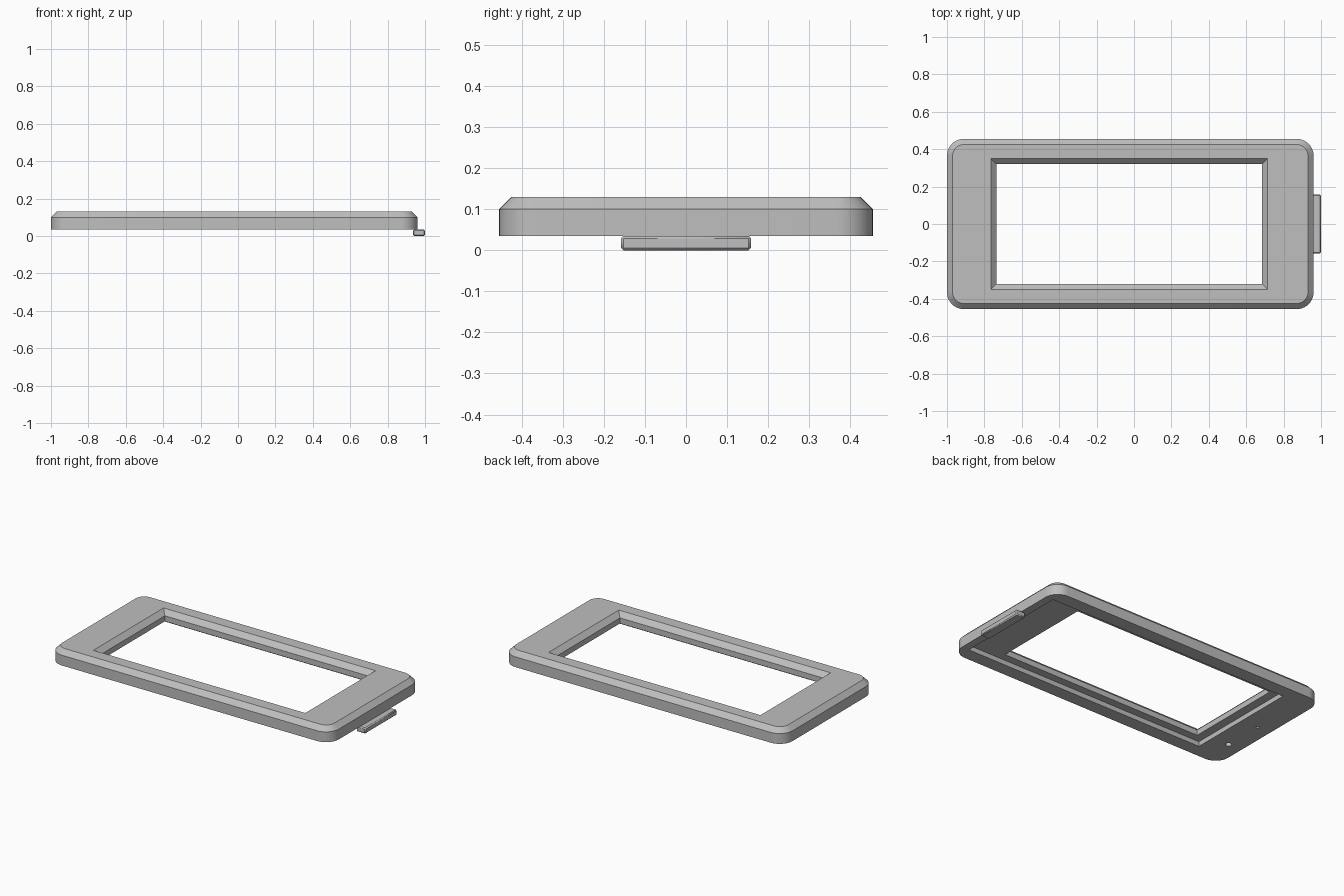
import bpy, bmesh, math

cube = bpy.data.objects.get("Cube")
if cube:
    bpy.data.objects.remove(cube, do_unlink=True)

grey = bpy.data.materials.new("plain_grey")
grey.use_nodes = True
colour = (0.52, 0.52, 0.52, 1)
grey.diffuse_color = colour
grey.node_tree.nodes["Principled BSDF"].inputs["Base Color"].default_value = colour


def rounded_rect(cx, hx, hy, r, z, seg=10):
    """Counter-clockwise outline; r = 0 gives a plain rectangle."""
    if r == 0:
        return [(cx + sx * hx, sy * hy, z) for sx, sy in ((1, 1), (-1, 1), (-1, -1), (1, -1))]
    pts = []
    for k, (sx, sy) in enumerate(((1, 1), (-1, 1), (-1, -1), (1, -1))):
        for i in range(seg + 1):
            a = math.pi / 2 * (k + i / seg)
            pts.append((cx + sx * (hx - r) + r * math.cos(a), sy * (hy - r) + r * math.sin(a), z))
    return pts


def stack(name, rings):
    """Closed solid lofted through matching outlines, bottom to top."""
    bm = bmesh.new()
    loops = [[bm.verts.new(p) for p in ring] for ring in rings]
    n = len(loops[0])
    bm.faces.new(loops[0][::-1])
    bm.faces.new(loops[-1])
    for lo, hi in zip(loops, loops[1:]):
        for i in range(n):
            j = (i + 1) % n
            bm.faces.new((lo[i], lo[j], hi[j], hi[i]))
    bmesh.ops.recalc_face_normals(bm, faces=bm.faces)
    mesh = bpy.data.meshes.new(name)
    bm.to_mesh(mesh)
    bm.free()
    mesh.materials.append(grey)
    obj = bpy.data.objects.new(name, mesh)
    bpy.context.collection.objects.link(obj)
    return obj


def activate(obj):
    bpy.ops.object.select_all(action='DESELECT')
    obj.select_set(True)
    bpy.context.view_layer.objects.active = obj


def cut(obj, cutter):
    cutter.hide_render = True
    mod = obj.modifiers.new("cut", 'BOOLEAN')
    mod.operation = 'DIFFERENCE'
    mod.solver = 'EXACT'
    mod.object = cutter
    activate(obj)
    bpy.ops.object.modifier_apply(modifier=mod.name)
    bpy.data.objects.remove(cutter, do_unlink=True)


# Outer shell with a chamfered top rim
BASE, SHOULDER, TOP, CHAMFER = 0.035, 0.10, 0.13, 0.03
CX, HX, HY, R = -0.02, 0.98, 0.455, 0.09
frame = stack("bezel_frame", [
    rounded_rect(CX, HX, HY, R, BASE),
    rounded_rect(CX, HX, HY, R, SHOULDER),
    rounded_rect(CX, HX - CHAMFER, HY - CHAMFER, R - CHAMFER, TOP)])

# Shallow recess in the underside
cut(frame, stack("recess_cutter", [
    rounded_rect(0.06, 0.85, 0.37, 0, z) for z in (0, 0.065)]))

# Screen window, flaring outward at the top
WX, WW, WH = -0.025, 0.71, 0.32
cut(frame, stack("window_cutter", [
    rounded_rect(WX, WW + g, WH + g, 0, z)
    for g, z in ((0, 0), (0, SHOULDER), (0.04, SHOULDER + 0.04))]))

# Two small blind holes under the end margin
for y, radius in ((-0.247, 0.018), (0.01, 0.009)):
    hole = stack("hole_cutter", [
        [(-0.905 + radius * math.cos(a), y + radius * math.sin(a), z)
         for a in (math.tau * i / 20 for i in range(20))] for z in (0, 0.08)])
    cut(frame, hole)

# Latch tab under the end of the frame
tab = stack("latch_tab", [rounded_rect(0.968, 0.032, 0.158, 0, z) for z in (0, BASE)])
bevel = tab.modifiers.new("bevel", 'BEVEL')
bevel.width = 0.006
bevel.segments = 1

for obj in (frame, tab):
    activate(obj)
    bpy.ops.object.shade_smooth_by_angle(angle=math.radians(30))
